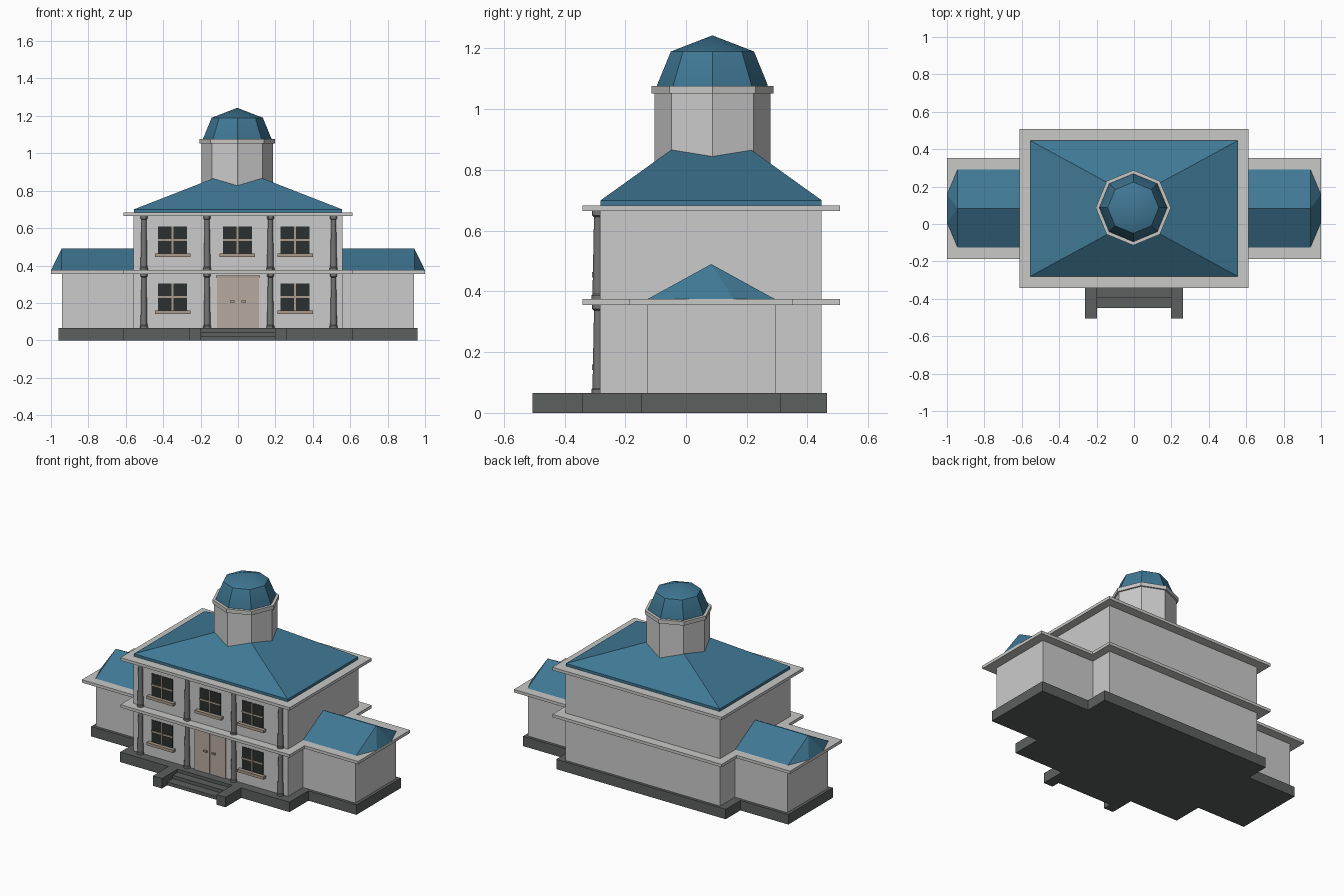
import bpy, bmesh, math
from mathutils import Matrix, Vector

if "Cube" in bpy.data.objects:
    bpy.data.objects.remove(bpy.data.objects["Cube"])


def mat(name, r, g, b):
    m = bpy.data.materials.new(name)
    m.diffuse_color = (r, g, b, 1)
    m.use_nodes = True
    m.node_tree.nodes["Principled BSDF"].inputs["Base Color"].default_value = m.diffuse_color
    return m


WALL = mat("pale stone", 0.60, 0.60, 0.60)
TRIM = mat("trim stone", 0.58, 0.58, 0.57)
ROOF = mat("blue roof", 0.050, 0.188, 0.300)
BASE = mat("dark plinth", 0.105, 0.115, 0.112)
COLUMN = mat("column grey", 0.18, 0.18, 0.18)
DOOR = mat("door tan", 0.47, 0.40, 0.35)
SILL = mat("frame tan", 0.40, 0.33, 0.27)
GLASS = mat("dark glass", 0.025, 0.029, 0.029)


def finish(name, bm, material):
    bmesh.ops.recalc_face_normals(bm, faces=bm.faces)
    me = bpy.data.meshes.new(name)
    bm.to_mesh(me)
    bm.free()
    me.materials.append(material)
    ob = bpy.data.objects.new(name, me)
    bpy.context.collection.objects.link(ob)
    return ob


def box(name, x0, x1, y0, y1, z0, z1, material):
    bm = bmesh.new()
    c = Vector(((x0 + x1) / 2, (y0 + y1) / 2, (z0 + z1) / 2))
    s = Matrix.Diagonal((abs(x1 - x0), y1 - y0, z1 - z0, 1))
    bmesh.ops.create_cube(bm, size=1, matrix=Matrix.Translation(c) @ s)
    return finish(name, bm, material)


def lathe(name, cx, cy, profile, sides, material, smooth=False):
    """Stack of n-sided rings (radius, z), closed at both ends."""
    bm = bmesh.new()
    rings = []
    for r, z in profile:
        if r == 0:
            rings.append([bm.verts.new((cx, cy, z))] * sides)
        else:
            rings.append([bm.verts.new((cx + r * math.cos(math.tau * i / sides),
                                        cy + r * math.sin(math.tau * i / sides), z))
                          for i in range(sides)])
    for a, b in zip(rings, rings[1:]):
        for i in range(sides):
            j = (i + 1) % sides
            quad = [a[i], a[j], b[j], b[i]]
            bm.faces.new(list(dict.fromkeys(quad)))
    for ring in (rings[0], rings[-1]):
        if len(set(ring)) > 2:
            bm.faces.new(ring)
    ob = finish(name, bm, material)
    if smooth:
        bpy.ops.object.select_all(action='DESELECT')
        bpy.context.view_layer.objects.active = ob
        ob.select_set(True)
        bpy.ops.object.shade_smooth_by_angle(angle=math.radians(30))
    return ob


CY = 0.083  # centre line of the building in y

# Plinth, walls and cornices of the main block and both wings
box("main_plinth", -0.613, 0.613, -0.343, 0.465, 0, 0.065, BASE)
box("main_walls", -0.56, 0.56, -0.283, 0.447, 0.065, 0.67, WALL)
box("lower_cornice", -0.613, 0.613, -0.341, 0.507, 0.356, 0.375, TRIM)
box("upper_cornice", -0.613, 0.613, -0.341, 0.507, 0.664, 0.683, TRIM)
for side, s in (("left", -1), ("right", 1)):
    box(side + "_wing_plinth", s * 0.613, s * 0.96, -0.147, 0.313, 0, 0.065, BASE)
    box(side + "_wing_walls", s * 0.55, s * 0.94, -0.128, 0.294, 0.065, 0.36, WALL)
    box(side + "_wing_cornice", s * 0.613, s * 1.0, -0.186, 0.352, 0.356, 0.375, TRIM)

    # Gabled wing roof with a fanned outer end
    bm = bmesh.new()
    v = bm.verts.new
    ridge_in, ridge_out = v((s * 0.55, CY, 0.49)), v((s * 0.943, CY, 0.49))
    base = [v((s * x, CY + y, 0.374)) for x, y in
            ((0.55, -0.211), (0.943, -0.211), (1.0, -0.075),
             (1.0, 0.075), (0.943, 0.211), (0.55, 0.211))]
    bm.faces.new((base[0], base[1], ridge_out, ridge_in))
    bm.faces.new((base[5], base[4], ridge_out, ridge_in))
    for i in range(1, 4):
        bm.faces.new((base[i], base[i + 1], ridge_out))
    bm.faces.new((base[0], base[5], ridge_in))
    bm.faces.new(base)
    finish(side + "_wing_roof", bm, ROOF)

# Main hipped roof with a short vertical edge, rising to the tower
bm = bmesh.new()
levels = [[bm.verts.new((sx * hx, CY + sy * hy, z))
           for sx, sy in ((-1, -1), (1, -1), (1, 1), (-1, 1))]
          for hx, hy, z in ((0.557, 0.364, 0.682), (0.557, 0.364, 0.70),
                            (0.134, 0.134, 0.865))]
for a, b in zip(levels, levels[1:]):
    for i in range(4):
        j = (i + 1) % 4
        bm.faces.new((a[i], a[j], b[j], b[i]))
bm.faces.new(levels[0])
bm.faces.new(levels[-1])
finish("main_roof", bm, ROOF)

# Octagonal tower, ring and dome
TX, TY = -0.004, 0.087
lathe("tower_drum", TX, TY, [(0.191, 0.78), (0.191, 1.055)], 8, WALL)
lathe("tower_ring", TX, TY, [(0.201, 1.052), (0.201, 1.077)], 8, TRIM)
lathe("tower_dome", TX, TY, [(0.182, 1.07), (0.182, 1.08), (0.137, 1.19), (0, 1.243)],
      8, ROOF, smooth=True)

# Front steps between two low side blocks
box("lower_step", -0.197, 0.197, -0.45, -0.343, 0, 0.022, BASE)
box("upper_step", -0.197, 0.197, -0.394, -0.343, 0.022, 0.044, BASE)
for side, s in (("left", -1), ("right", 1)):
    box(side + "_step_block", s * 0.197, s * 0.263, -0.505, -0.343, 0, 0.065, BASE)

# Tapered columns on both floors
for floor, z0, z1 in (("lower", 0.065, 0.357), ("upper", 0.375, 0.665)):
    for i, x in enumerate((-0.503, -0.165, 0.173, 0.511)):
        lathe(f"{floor}_column_{i + 1}", x, -0.29,
              [(0.021, z0), (0.021, z0 + 0.012), (0.018, z0 + 0.016), (0.013, z1 - 0.02),
               (0.019, z1 - 0.015), (0.019, z1)], 12, COLUMN, smooth=True)

# Windows: four dark panes, a tan cross and a projecting sill
WF = -0.283
for name, cx, z in (("lower_left", -0.35, 0.16), ("lower_right", 0.305, 0.16),
                    ("upper_left", -0.35, 0.464), ("upper_middle", -0.003, 0.464),
                    ("upper_right", 0.305, 0.464)):
    box(name + "_glass", cx - 0.077, cx + 0.077, WF - 0.003, WF + 0.01, z, z + 0.145, GLASS)
    box(name + "_mullion", cx - 0.005, cx + 0.005, WF - 0.008, WF, z, z + 0.145, SILL)
    box(name + "_crossbar", cx - 0.077, cx + 0.077, WF - 0.007, WF, z + 0.067, z + 0.077, SILL)
    box(name + "_sill", cx - 0.095, cx + 0.095, WF - 0.026, WF + 0.01, z - 0.018, z, SILL)

# Double door with lintel and handles
for side, s in (("left", -1), ("right", 1)):
    box(side + "_door", s * 0.001, s * 0.112, WF - 0.008, WF + 0.01, 0.065, 0.337, DOOR)
    box(side + "_door_handle", s * 0.018, s * 0.042, WF - 0.018, WF - 0.008, 0.203, 0.213, SILL)
box("door_lintel", -0.117, 0.117, WF - 0.014, WF + 0.01, 0.337, 0.346, SILL)
